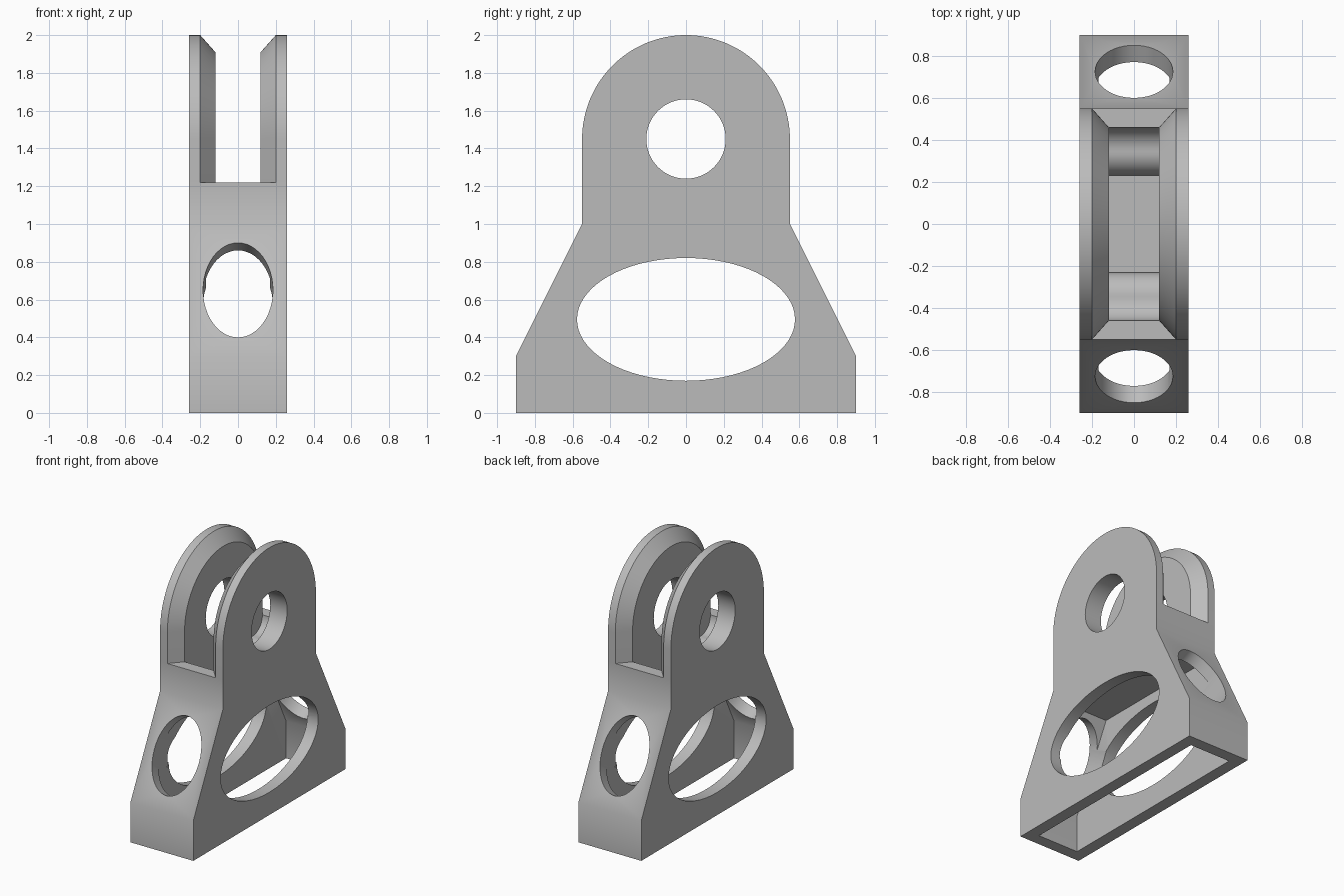
import bpy, bmesh, math
from mathutils import Vector

cube = bpy.data.objects.get("Cube")
if cube:
    bpy.data.objects.remove(cube, do_unlink=True)

grey = bpy.data.materials.new("plain_grey")
grey.use_nodes = True
colour = (0.5, 0.5, 0.5, 1)
grey.diffuse_color = colour
grey.node_tree.nodes["Principled BSDF"].inputs["Base Color"].default_value = colour

HALF = 0.26     # half width across the bracket
WALL = 0.09     # wall thickness
LEDGE = 1.22    # where the two lugs rise from the base
PIVOT = 1.45    # height of the pivot hole
GAP = 0.12      # half of the gap between the lugs


def loft(name, rings):
    """Closed solid through rings of equal point count."""
    bm = bmesh.new()
    loops = [[bm.verts.new(p) for p in ring] for ring in rings]
    for a, b in zip(loops, loops[1:]):
        for i in range(len(a)):
            j = (i + 1) % len(a)
            bm.faces.new((a[i], a[j], b[j], b[i]))
    bm.faces.new(loops[0])
    bm.faces.new(loops[-1])
    bmesh.ops.recalc_face_normals(bm, faces=bm.faces)
    mesh = bpy.data.meshes.new(name)
    bm.to_mesh(mesh)
    bm.free()
    mesh.materials.append(grey)
    obj = bpy.data.objects.new(name, mesh)
    bpy.context.collection.objects.link(obj)
    return obj


def prism(name, outline, half):
    return loft(name, [[(x, y, z) for y, z in outline] for x in (-half, half)])


def arc(cy, cz, ry, rz, start, end, steps):
    angles = [math.radians(start + (end - start) * i / steps) for i in range(steps + 1)]
    return [(cy + ry * math.cos(a), cz + rz * math.sin(a)) for a in angles]


def mirrored(side):
    """Complete an outline from its +y half."""
    return side + [(-y, z) for y, z in reversed(side)]


def cut(target, cutter):
    mod = target.modifiers.new("cut", "BOOLEAN")
    mod.operation = "DIFFERENCE"
    mod.solver = "EXACT"
    mod.object = cutter
    bpy.ops.object.select_all(action="DESELECT")
    target.select_set(True)
    bpy.context.view_layer.objects.active = target
    bpy.ops.object.modifier_apply(modifier=mod.name)
    bpy.data.objects.remove(cutter, do_unlink=True)


def smooth(obj):
    bpy.ops.object.select_all(action="DESELECT")
    obj.select_set(True)
    bpy.context.view_layer.objects.active = obj
    bpy.ops.object.shade_smooth_by_angle(angle=math.radians(30))


# Base: flared block up to the ledge
base = prism("base", mirrored([(0.9, 0), (0.9, 0.3), (0.55, 1.0), (0.55, LEDGE)]), HALF)

# Hollow underside
cut(base, prism("cavity", mirrored([(0.81, -0.1), (0.81, 0.28), (0.5, 0.9)]), HALF - WALL))

# Trough between the lugs, with curved ends
r = 0.115
trough = [(0.46, 1.4)] + arc(0.46 - r, LEDGE, r, r, 0, -90, 12)
trough += arc(0.46 - r, LEDGE - 2 * r, r, r, 90, 180, 12)[1:]
cut(base, prism("trough", mirrored(trough), GAP))

# Oval window through both sides
cut(base, prism("side_window", arc(0, 0.495, 0.577, 0.325, 0, 360, 72)[:-1], 1))

# Oval holes square to the sloping end faces
for s in (-1, 1):
    normal = Vector((0, 2 * s, 1)).normalized()
    along = Vector((0, -s, 2)).normalized()
    centre = Vector((0, 0.725 * s, 0.65))
    oval = arc(0, 0, 0.185, 0.28, 0, 360, 48)[:-1]
    rings = [[centre + normal * d + Vector((u, 0, 0)) + along * v for u, v in oval]
             for d in (0.1, -0.2)]
    cut(base, loft("end_hole", rings))
smooth(base)


# Lugs: round-topped plates, chamfered on the inner rim
def lug_ring(x, radius):
    outline = [(radius, LEDGE)] + arc(0, PIVOT, radius, radius, 0, 180, 64) + [(-radius, LEDGE)]
    return [(x, y, z) for y, z in outline]


for s, name in ((1, "left_lug"), (-1, "right_lug")):
    lug = loft(name, [lug_ring(s * HALF, 0.55), lug_ring(s * 0.2, 0.55), lug_ring(s * GAP, 0.46)])
    cut(lug, prism("pivot_hole", arc(0, PIVOT, 0.21, 0.21, 0, 360, 64)[:-1], 1))
    smooth(lug)
